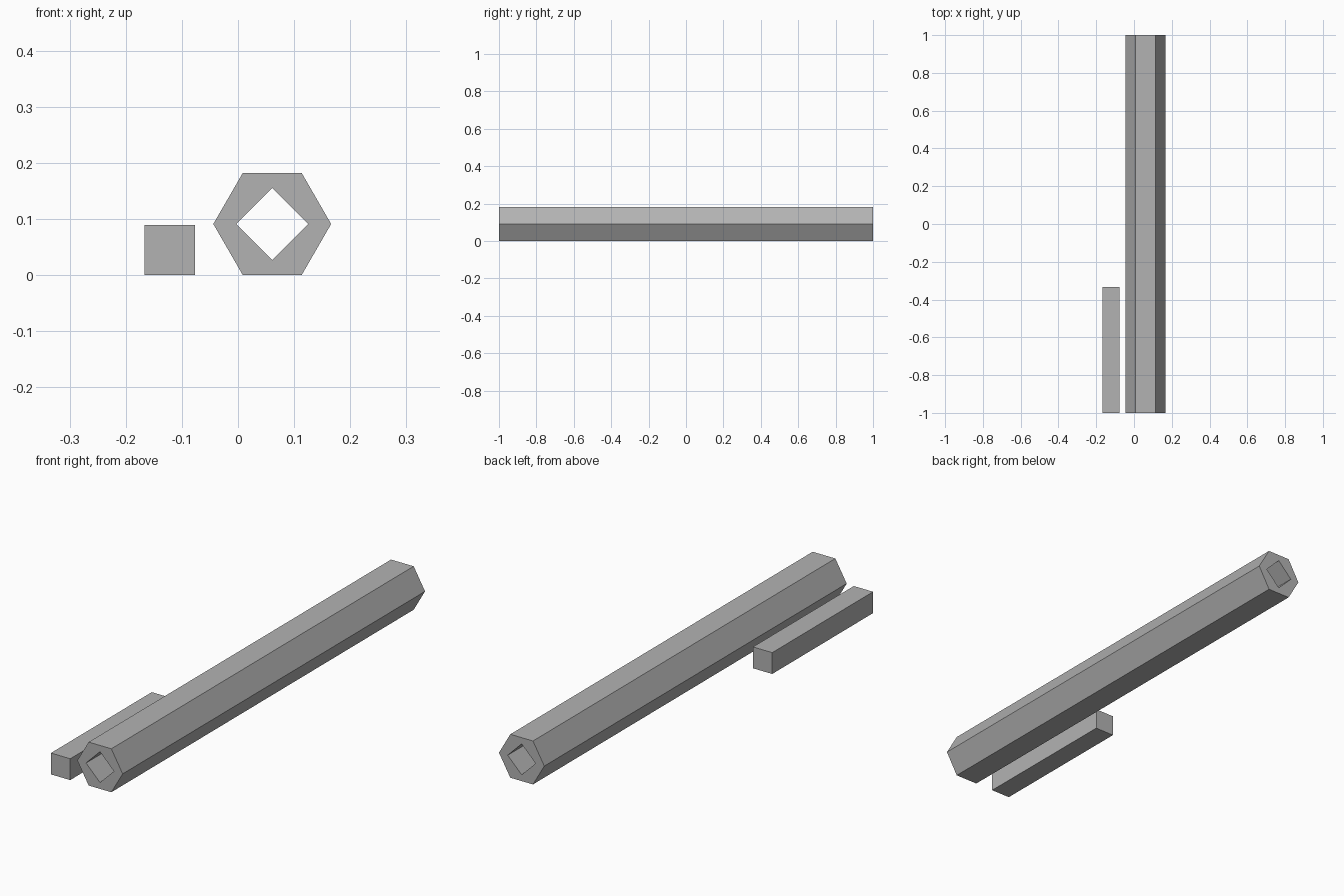
import bpy
import bmesh
from math import cos, sin, tau
from mathutils import Vector

default_cube = bpy.data.objects.get("Cube")
if default_cube:
    bpy.data.objects.remove(default_cube, do_unlink=True)

# Plain grey metal
steel = bpy.data.materials.new("steel_grey")
steel.use_nodes = True
GREY = (0.45, 0.45, 0.45, 1.0)
steel.diffuse_color = GREY
steel.node_tree.nodes["Principled BSDF"].inputs["Base Color"].default_value = GREY


def polygon(sides, radius, turn=0.0):
    """Regular polygon as (x, z) points around the origin."""
    angles = [turn + tau * i / sides for i in range(sides)]
    return [(radius * cos(a), radius * sin(a)) for a in angles]


def extruded_bar(name, outlines, centre, y_start, y_end):
    """Fill the outlines (inner ones become holes) and extrude along y."""
    bm = bmesh.new()
    edges = []
    for outline in outlines:
        ring = [bm.verts.new((x, y_start, z)) for x, z in outline]
        edges += [bm.edges.new((a, b)) for a, b in zip(ring, ring[1:] + ring[:1])]
    bmesh.ops.triangle_fill(bm, use_beauty=True, edges=edges, normal=(0, -1, 0))
    result = bmesh.ops.extrude_face_region(bm, geom=bm.faces[:])
    moved = [v for v in result["geom"] if isinstance(v, bmesh.types.BMVert)]
    bmesh.ops.translate(bm, verts=moved, vec=Vector((0, y_end - y_start, 0)))
    bmesh.ops.recalc_face_normals(bm, faces=bm.faces[:])

    mesh = bpy.data.meshes.new(name)
    bm.to_mesh(mesh)
    bm.free()
    mesh.materials.append(steel)
    obj = bpy.data.objects.new(name, mesh)
    obj.location = (centre[0], 0, centre[1])
    bpy.context.collection.objects.link(obj)
    return obj


# Hexagonal tube with a diamond-shaped bore along its full length
extruded_bar("hexagonal_tube",
             [polygon(6, 0.105), polygon(4, 0.0645)],
             (0.061, 0.091), -1.0, 1.0)

# Short solid square bar lying beside it, flush at the front
extruded_bar("square_bar",
             [polygon(4, 0.0632, tau / 8)],
             (-0.1215, 0.0447), -1.0, -0.333)
